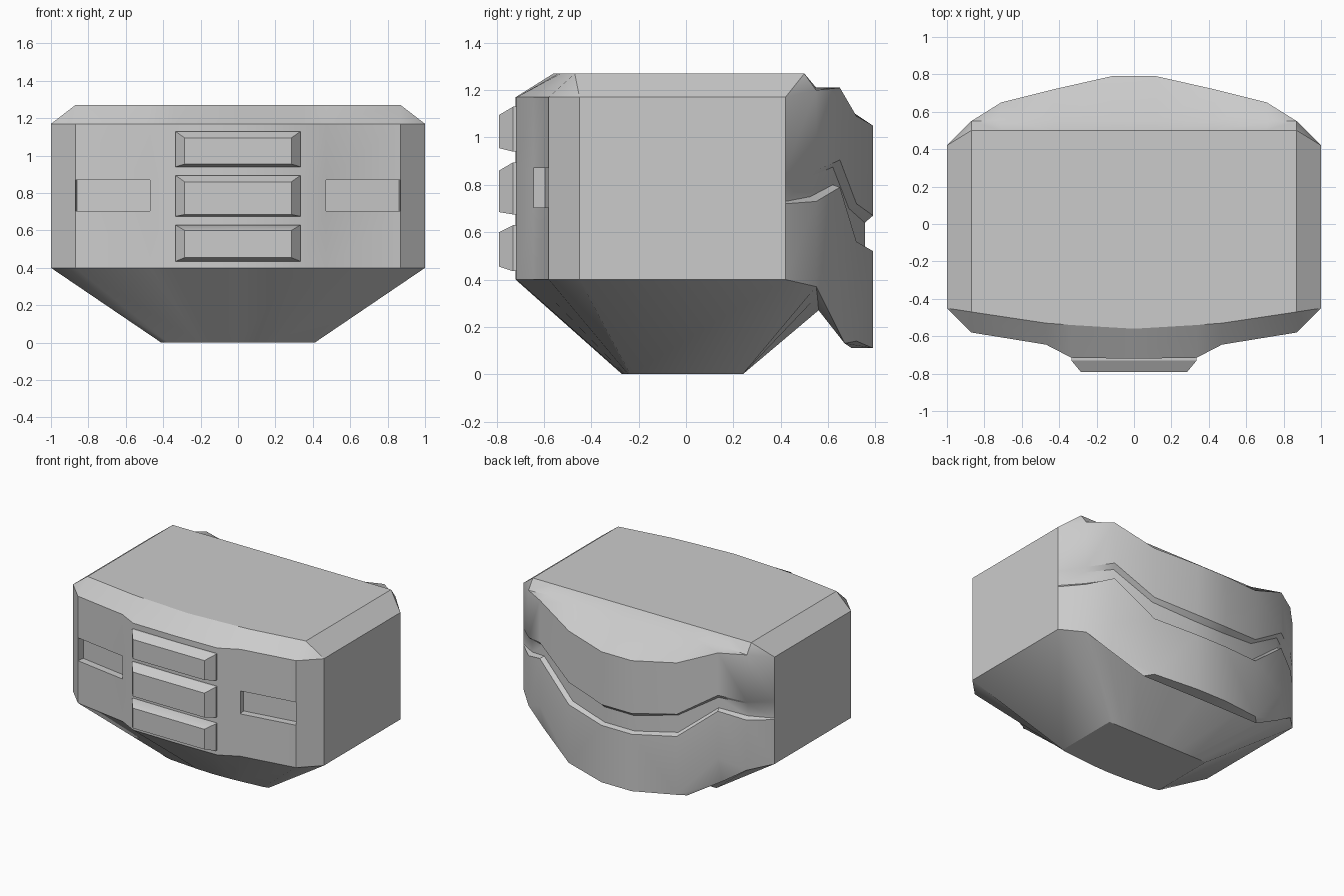
import bpy, bmesh
from mathutils import Vector

if "Cube" in bpy.data.objects:
    bpy.data.objects.remove(bpy.data.objects["Cube"], do_unlink=True)

grey = bpy.data.materials.new("plain_grey")
grey.use_nodes = True
colour = (0.6, 0.6, 0.6, 1)
grey.diffuse_color = colour
grey.node_tree.nodes["Principled BSDF"].inputs["Base Color"].default_value = colour


def loft(bm, rows):
    """Skin neighbouring rows of points with quads, skipping collapsed corners."""
    for low, high in zip(rows, rows[1:]):
        for i in range(len(low) - 1):
            face = []
            for p in (low[i], low[i + 1], high[i + 1], high[i]):
                if tuple(p) not in face:
                    face.append(tuple(p))
            if len(face) > 2:
                bm.faces.new([bm.verts.new(p) for p in face])


def finish(name, bm):
    """Mirror across x, weld, orient and shade the part."""
    geom = bm.verts[:] + bm.edges[:] + bm.faces[:]
    copy = bmesh.ops.duplicate(bm, geom=geom)["geom"]
    for v in copy:
        if isinstance(v, bmesh.types.BMVert):
            v.co.x *= -1
    bmesh.ops.remove_doubles(bm, verts=bm.verts[:], dist=0.0005)
    bmesh.ops.recalc_face_normals(bm, faces=bm.faces[:])
    mesh = bpy.data.meshes.new(name)
    bm.to_mesh(mesh)
    bm.free()
    mesh.materials.append(grey)
    ob = bpy.data.objects.new(name, mesh)
    bpy.context.collection.objects.link(ob)
    bpy.ops.object.select_all(action="DESELECT")
    ob.select_set(True)
    bpy.context.view_layer.objects.active = ob
    bpy.ops.object.shade_smooth_by_angle()
    return ob


def raise_plan(plan, heights):
    return [(x, y, z) for (x, y), z in zip(plan, heights)]


body = bmesh.new()

# Front wall from the centre out to the side, with top bevel and sloping hull
front_plan = [(0, -.72), (.335, -.715), (.47, -.645), (.87, -.58), (1, -.45)]
front_foot = [(0, -.27, 0), (.14, -.265, 0), (.2, -.26, 0), (.37, -.245, 0), (.41, -.235, 0)]
front_brow = [(0, -.56, 1.27), (.335, -.54, 1.27), (.47, -.53, 1.27),
              (.87, -.47, 1.27), (.87, -.47, 1.27)]
front_rows = [[(x, y, z) for x, y in front_plan] for z in (.4, .705, .87, 1.17)]
loft(body, [front_foot, *front_rows, front_brow])

# Slot sunk into the front wall
slot = [f for f in body.faces
        if all(.46 < v.co.x < .88 and .7 < v.co.z < .88 for v in f.verts)][0]
inner = bmesh.ops.inset_individual(body, faces=[slot], thickness=.055)
for v in slot.verts:
    v.co += Vector((-.008, .05, 0))

# Rear panel: bulging wall with a stepped groove and a hanging lip
rear_plan = [(1, .42), (.87, .55), (.71, .65), (.43, .72), (.12, .79), (0, .79)]
groove_plan = [(1, .42), (.86, .525), (.695, .62), (.42, .688), (.12, .755), (0, .755)]
lip_back = [(1, .42, .4), (.87, .55, .37), (.71, .602, .266),
            (.48, .67, .13), (.12, .7, .11), (0, .7, .11)]
hull_rim = [(1, .42, .4), (.87, .55, .37), (.71, .555, .33),
            (.45, .56, .27), (.12, .56, .27), (0, .56, .27)]
rear_foot = [(x * .41, .24, 0) for x, y in rear_plan]
rear_ledge = [(1, .42, 1.17), (.87, .55, 1.2)] + [(x, .55, 1.21) for x in (.71, .43, .12, 0)]
rear_brow = [(x, .5, 1.27) for x in (.87, .87, .71, .43, .12, 0)]
loft(body, [
    rear_foot, hull_rim, lip_back,
    raise_plan(rear_plan, (.4, .37, .45, .14, .11, .11)),
    raise_plan(rear_plan, (.72, .73, .79, .56, .52, .52)),
    raise_plan(groove_plan, (.73, .75, .8, .575, .53, .53)),
    raise_plan(groove_plan, (.84, .835, .875, .7, .64, .64)),
    raise_plan(rear_plan, (.86, .86, .905, .72, .67, .67)),
    raise_plan(rear_plan, (1.17, 1.2, 1.21, 1.09, 1.05, 1.05)),
    rear_ledge, rear_brow])

# Flat side with its hull slope and top bevel
loft(body, [[front_foot[-1], rear_foot[0]],
            [(1, -.45, .4), (1, .42, .4)],
            [(1, -.45, 1.17), (1, .42, 1.17)],
            [front_brow[-1], rear_brow[0]]])

# Flat top and underside
for front_edge, rear_edge in ((front_brow[:-1], rear_brow[1:]), (front_foot, rear_foot)):
    body.faces.new([body.verts.new(p) for p in front_edge + rear_edge])
finish("body", body)

# Three bevelled grille bars
for name, base, face in (("upper_bar", (.94, 1.13), (.955, 1.095)),
                         ("middle_bar", (.675, .895), (.685, .86)),
                         ("lower_bar", (.435, .63), (.455, .6))):
    bar = bmesh.new()
    rings = []
    for y, half, (low, high) in ((-.7, .335, base), (-.73, .335, base), (-.79, .285, face)):
        rings.append([(0, y, low), (half, y, low), (half, y, high), (0, y, high)])
    loft(bar, rings)
    bar.faces.new([bar.verts.new(p) for p in rings[-1]])
    bar.faces.new([bar.verts.new(p) for p in rings[0]])
    finish(name, bar)
